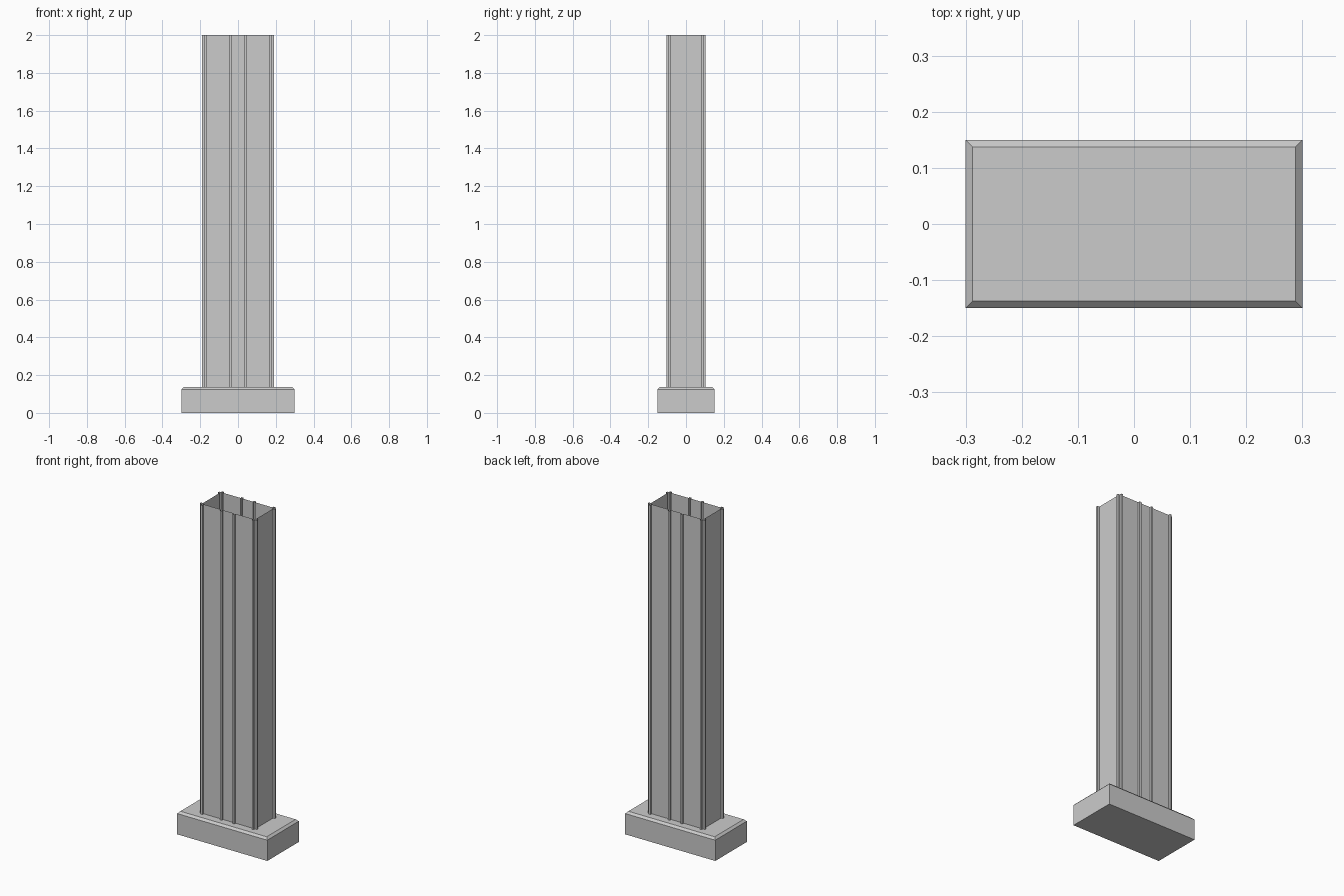
import bpy
import bmesh

cube = bpy.data.objects.get("Cube")
if cube:
    bpy.data.objects.remove(cube, do_unlink=True)

grey = bpy.data.materials.new("plain grey")
grey.use_nodes = True
colour = (0.6, 0.6, 0.6, 1)
grey.diffuse_color = colour
grey.node_tree.nodes["Principled BSDF"].inputs["Base Color"].default_value = colour

BASE_TOP, TOP = 0.1375, 2.0
HALF_X, HALF_Y, RIB = 0.1775, 0.0915, 0.0125


def finish(name, bm):
    mesh = bpy.data.meshes.new(name)
    bm.to_mesh(mesh)
    bm.free()
    mesh.materials.append(grey)
    bpy.context.collection.objects.link(bpy.data.objects.new(name, mesh))


def ribbed_side(half, ribs):
    """One wall as (along, outward) points, stepping out at each rib."""
    points = [(-half, 0)]
    for start in ribs:
        end = start + RIB
        points += [(start, 0), (start, RIB), (end, RIB), (end, 0)]
    points.append((half, 0))
    # ribs flush with a corner repeat the corner point
    return [p for i, p in enumerate(points) if i == 0 or p != points[i - 1]]


# Base slab with a chamfered top edge
bm = bmesh.new()
loops = []
for inset, z in ((0, 0), (0, BASE_TOP - RIB), (RIB, BASE_TOP)):
    x, y = 0.3 - inset, 0.15 - inset
    loops.append([bm.verts.new((sx * x, sy * y, z))
                  for sx, sy in ((-1, -1), (1, -1), (1, 1), (-1, 1))])
for low, high in zip(loops, loops[1:]):
    for i in range(4):
        j = (i + 1) % 4
        bm.faces.new((low[i], low[j], high[j], high[i]))
bm.faces.new(loops[0][::-1])
bm.faces.new(loops[-1])
finish("base", bm)

# Hollow shaft: one ribbed outline drawn upwards, open at both ends
long_side = ribbed_side(HALF_X, (-HALF_X, -0.0475, 0.035, HALF_X - RIB))
short_side = ribbed_side(HALF_Y, (-HALF_Y, HALF_Y - RIB))
outline = [(a, -HALF_Y - o) for a, o in long_side]
outline += [(HALF_X + o, a) for a, o in short_side]
outline += [(-x, -y) for x, y in outline]

bm = bmesh.new()
low = [bm.verts.new((x, y, BASE_TOP)) for x, y in outline]
high = [bm.verts.new((x, y, TOP)) for x, y in outline]
for i in range(len(outline)):
    j = (i + 1) % len(outline)
    bm.faces.new((low[i], low[j], high[j], high[i]))
bmesh.ops.remove_doubles(bm, verts=bm.verts, dist=0.0001)
bmesh.ops.recalc_face_normals(bm, faces=bm.faces)
finish("ribbed_shaft", bm)
